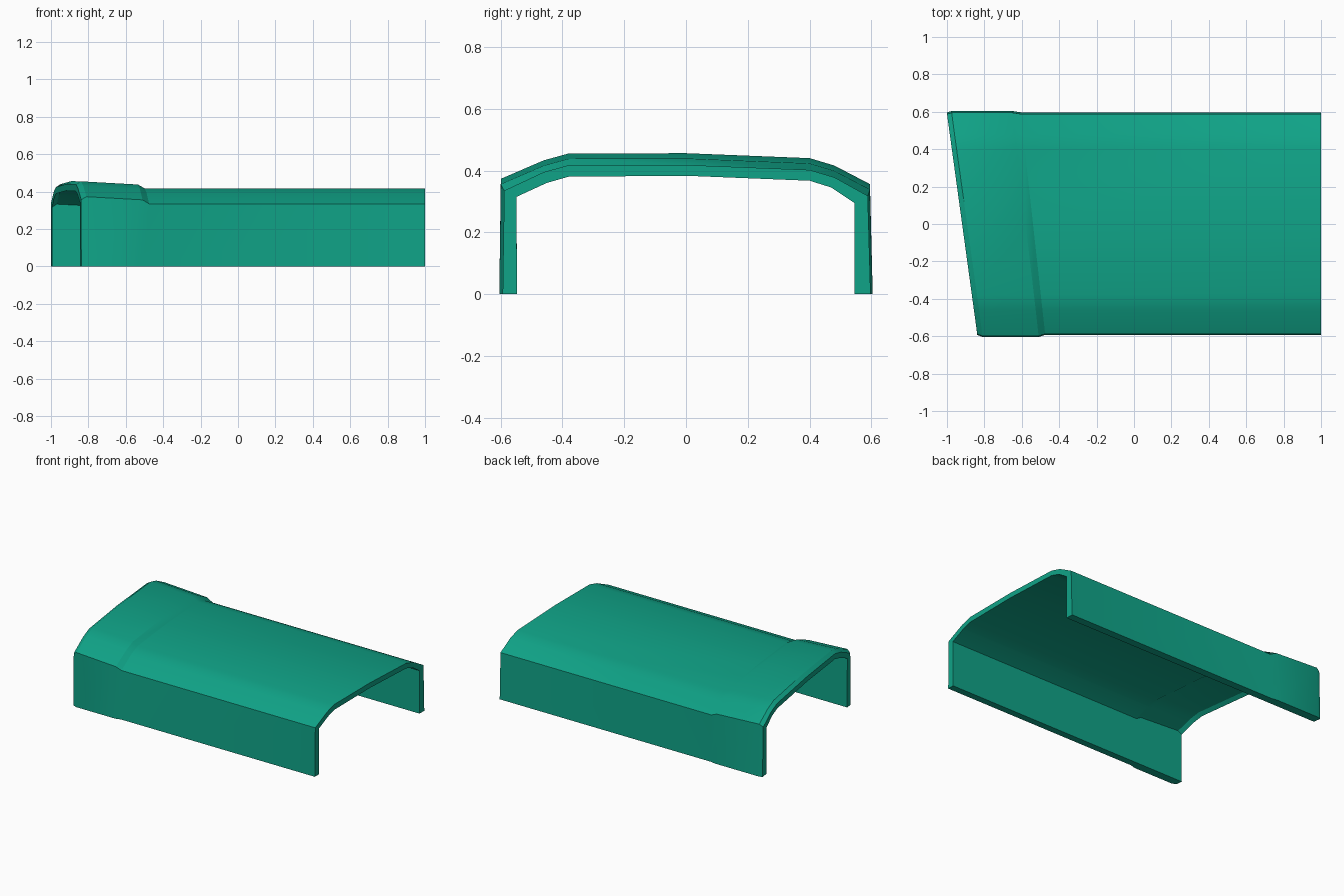
import bpy
import bmesh
import math

cube = bpy.data.objects.get("Cube")
if cube:
    bpy.data.objects.remove(cube)

teal = bpy.data.materials.new("teal")
color = (0.005, 0.37, 0.245, 1.0)
teal.use_nodes = True
teal.diffuse_color = color
teal.node_tree.nodes["Principled BSDF"].inputs["Base Color"].default_value = color

# Cross-section (y, z) of the cover, from the front wall over the roof to the back wall
outer = [(-0.593, 0), (-0.588, 0.335), (-0.46, 0.395), (-0.38, 0.417), (0, 0.418),
         (0.4, 0.402), (0.48, 0.378), (0.588, 0.318), (0.597, 0)]
inner = [(-0.547, 0), (-0.548, 0.315), (-0.45, 0.36), (-0.38, 0.38), (0, 0.383),
         (0.4, 0.367), (0.47, 0.345), (0.545, 0.295), (0.545, 0)]

# Stations along x: x at the front wall, x at the back wall, roof lift, wall flare
stations = [(-0.838, -1.0, 0.022, 0.0),
            (-0.81, -0.975, 0.038, 1.0),
            (-0.51, -0.65, 0.021, 1.0),
            (-0.475, -0.605, 0.0, 0.0),
            (1.0, 1.0, 0.0, 0.0)]


def section(bm, profile, station, flared):
    """One row of vertices across the cover at a slanted station."""
    front, back, lift, flare = station
    row = []
    for y, z in profile:
        t = min(max((y + 0.59) / 1.18, 0), 1)
        x = front + (back - front) * t
        if flared and abs(y) > 0.55:
            y += flare * (-0.011 if y < 0 else 0.007)
        row.append(bm.verts.new((x, y, z + lift if z > 0 else 0)))
    return row


# Shell made of closed loops: outer skin followed by the reversed inner skin
bm = bmesh.new()
loops = [section(bm, outer, s, True) + section(bm, inner, s, False)[::-1]
         for s in stations]
count = len(loops[0])
for a, b in zip(loops, loops[1:]):
    for i in range(count):
        j = (i + 1) % count
        bm.faces.new((a[i], a[j], b[j], b[i]))

# Rims closing the wall thickness at both ends
for loop in (loops[0], loops[-1]):
    for i in range(len(outer) - 1):
        bm.faces.new((loop[i], loop[i + 1], loop[count - 2 - i], loop[count - 1 - i]))
bmesh.ops.recalc_face_normals(bm, faces=bm.faces)

mesh = bpy.data.meshes.new("cover_shell")
bm.to_mesh(mesh)
bm.free()
mesh.materials.append(teal)
cover = bpy.data.objects.new("cover_shell", mesh)
bpy.context.collection.objects.link(cover)

bpy.ops.object.select_all(action='DESELECT')
cover.select_set(True)
bpy.context.view_layer.objects.active = cover
bpy.ops.object.shade_smooth_by_angle(angle=math.radians(25))
